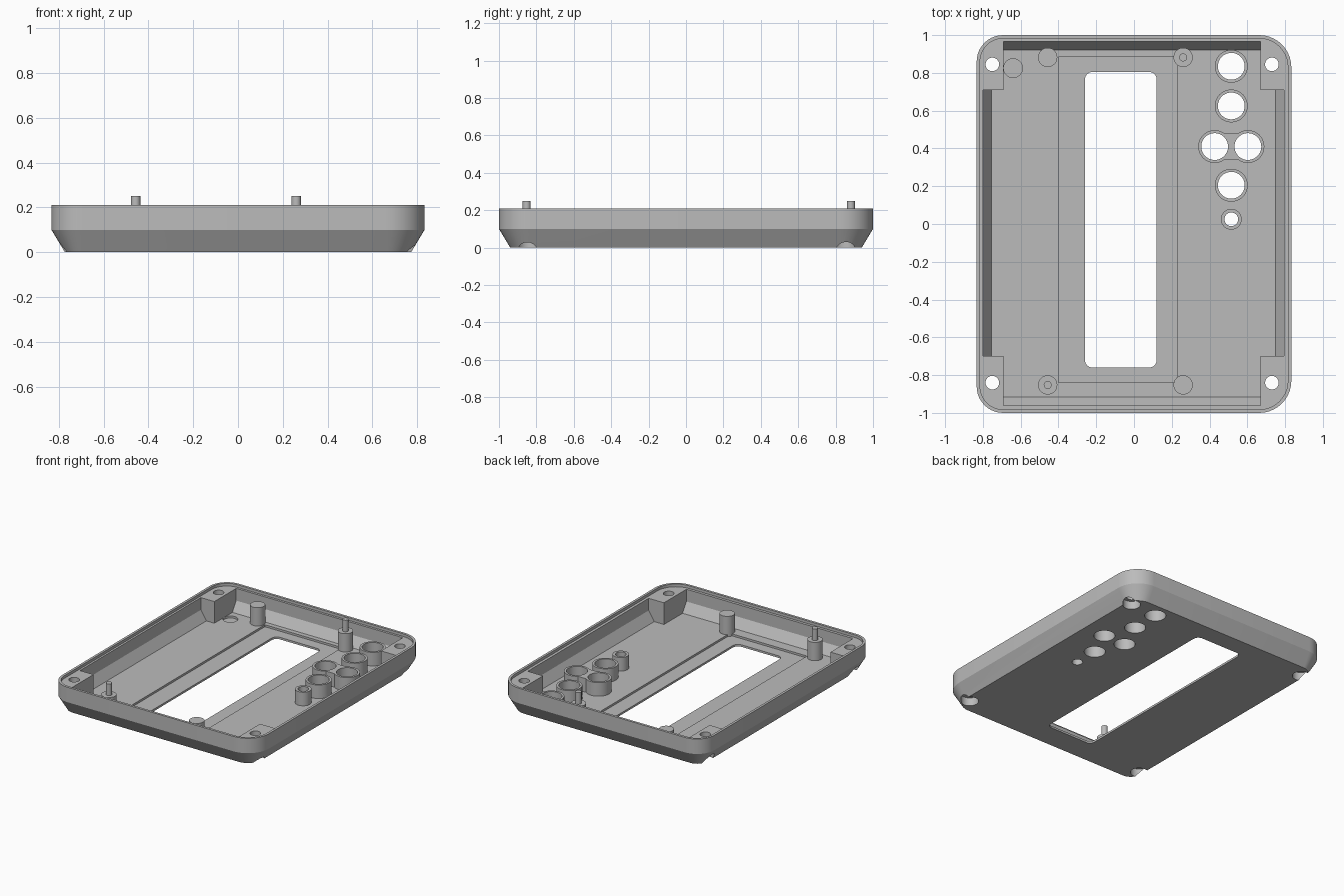
import bpy, bmesh, math

cube = bpy.data.objects.get("Cube")
if cube:
    bpy.data.objects.remove(cube, do_unlink=True)

grey = bpy.data.materials.new("plain grey plastic")
grey.use_nodes = True
GREY = (0.5, 0.5, 0.5, 1)
grey.diffuse_color = GREY
grey.node_tree.nodes["Principled BSDF"].inputs["Base Color"].default_value = GREY

FLOOR, LEDGE, RIM, WAIST = 0.03, 0.19, 0.21, 0.1


def outline(x0, x1, y0, y1, r_left=0.0, r_right=0.0, seg=10):
    """Counter-clockwise rectangle with rounded left and right corners."""
    corners = [(x1, y1, -1, -1, r_right), (x0, y1, 1, -1, r_left),
               (x0, y0, 1, 1, r_left), (x1, y0, -1, 1, r_right)]
    pts = []
    for i, (x, y, sx, sy, r) in enumerate(corners):
        steps = seg if r > 0 else 0
        for k in range(steps + 1):
            a = math.pi / 2 * (i + k / max(steps, 1))
            pts.append((x + sx * r + r * math.cos(a), y + sy * r + r * math.sin(a)))
    return pts


def loft(name, rings):
    """Solid through matching outlines, each given as (points, z)."""
    bm = bmesh.new()
    loops = [[bm.verts.new((x, y, z)) for x, y in pts] for pts, z in rings]
    n = len(loops[0])
    for low, high in zip(loops, loops[1:]):
        for i in range(n):
            j = (i + 1) % n
            bm.faces.new((low[i], low[j], high[j], high[i]))
    bm.faces.new(loops[0][::-1])
    bm.faces.new(loops[-1])
    bmesh.ops.recalc_face_normals(bm, faces=bm.faces)
    mesh = bpy.data.meshes.new(name)
    bm.to_mesh(mesh)
    bm.free()
    mesh.materials.append(grey)
    obj = bpy.data.objects.new(name, mesh)
    bpy.context.collection.objects.link(obj)
    return obj


def prism(name, pts, z0, z1):
    return loft(name, [(pts, z0), (pts, z1)])


def disc(name, x, y, r, z0, z1, n=40):
    pts = [(x + r * math.cos(math.tau * i / n), y + r * math.sin(math.tau * i / n))
           for i in range(n)]
    return prism(name, pts, z0, z1)


def combine(target, other, operation="DIFFERENCE"):
    mod = target.modifiers.new("combine", "BOOLEAN")
    mod.operation, mod.object, mod.solver = operation, other, "EXACT"
    bpy.ops.object.select_all(action="DESELECT")
    bpy.context.view_layer.objects.active = target
    target.select_set(True)
    bpy.ops.object.modifier_apply(modifier=mod.name)
    bpy.data.objects.remove(other, do_unlink=True)


def body(inset):
    return outline(-0.833 + inset, 0.833 - inset, -1 + inset, 1 - inset,
                   0.14 - inset, 0.17 - inset)


# Outer shell with tapered lower half and a stepped rim
shell = loft("case_shell", [(body(0.06), 0), (body(0), WAIST), (body(0), RIM)])
combine(shell, prism("lip_cutter", body(0.018), LEDGE, 0.3))

# Cross-shaped cavity that leaves a solid block in every corner
side = [(outline(-0.755 - d, 0.75 + d, -0.70, 0.71), z)
        for d, z in ((0, FLOOR), (0.045, WAIST), (0.045, 0.3))]
ends = [(outline(-0.69, 0.67, -0.917 - d, 0.92 + d), z)
        for d, z in ((0, FLOOR), (0.045, WAIST), (0.045, 0.3))]
combine(shell, loft("side_cavity_cutter", side))
combine(shell, loft("end_cavity_cutter", ends))

# Display recess, display window and shallow round pocket
combine(shell, prism("recess_cutter", outline(-0.40, 0.23, -0.84, 0.885), 0.015, 0.1))
combine(shell, prism("window_cutter",
                     outline(-0.26, 0.12, -0.76, 0.805, 0.04, 0.04, 6), -0.1, 0.1))
combine(shell, disc("pocket_cutter", -0.64, 0.825, 0.05, 0.015, 0.1))

# Corner screw holes with counterbores underneath
for x in (-0.75, 0.73):
    for y in (-0.84, 0.845):
        combine(shell, disc("screw_cutter", x, y, 0.036, -0.1, 0.3))
        combine(shell, disc("counterbore_cutter", x, y, 0.059, -0.1, 0.06))

# Button collars: (name, hole centres, outer radius, hole radius)
collars = [("top_button_collar", [(0.515, 0.835)], 0.087, 0.071),
           ("upper_button_collar", [(0.515, 0.625)], 0.087, 0.071),
           ("twin_button_collar", [(0.427, 0.41), (0.603, 0.41)], 0.087, 0.071),
           ("lower_button_collar", [(0.515, 0.205)], 0.087, 0.071),
           ("small_button_collar", [(0.515, 0.025)], 0.055, 0.036)]
parts = [shell]
for name, centres, r_out, r_hole in collars:
    collar = disc(name, *centres[0], r_out, FLOOR, 0.13)
    if len(centres) == 2:
        (xa, y), (xb, _) = centres
        bridge = outline(xa, xb, y - 0.068, y + 0.068)
        combine(collar, prism("bridge", bridge, FLOOR, 0.13), "UNION")
        combine(collar, disc("second_ring", xb, y, r_out, FLOOR, 0.13), "UNION")
    for x, y in centres:
        for target in (collar, shell):
            combine(target, disc("hole_cutter", x, y, r_hole, -0.1, 0.3))
    parts.append(collar)

# Board posts, two of them with locating pins
for name, x, y, pin in (("back_right_post", -0.457, 0.882, False),
                        ("back_left_post", 0.26, 0.882, True),
                        ("front_right_post", -0.457, -0.852, True),
                        ("front_left_post", 0.26, -0.852, False)):
    post = disc(name, x, y, 0.051, 0.01, 0.165)
    if pin:
        combine(post, disc("pin", x, y, 0.021, 0.15, 0.25, 24), "UNION")
    parts.append(post)

# Smooth round walls, crisp edges
bpy.ops.object.select_all(action="DESELECT")
for part in parts:
    part.select_set(True)
bpy.context.view_layer.objects.active = shell
bpy.ops.object.shade_smooth_by_angle(angle=math.radians(25))
